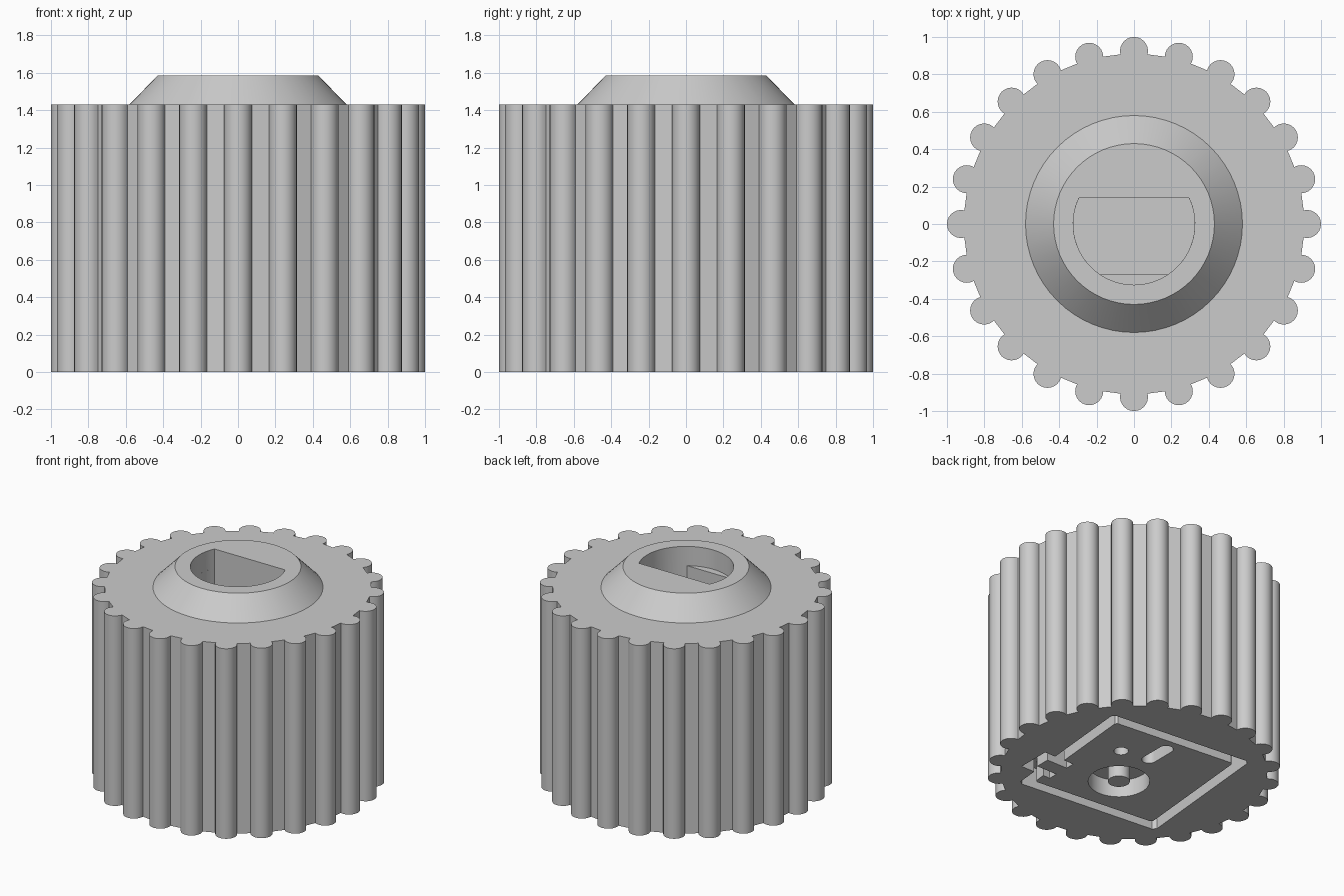
import bpy, bmesh
from math import sin, cos, pi, radians, sqrt, asin, atan2

if "Cube" in bpy.data.objects:
    bpy.data.objects.remove(bpy.data.objects["Cube"])

grey = bpy.data.materials.new("plain grey")
grey.use_nodes = True
GREY = (0.6, 0.6, 0.6, 1)
grey.diffuse_color = GREY
grey.node_tree.nodes["Principled BSDF"].inputs["Base Color"].default_value = GREY


def loft(name, rings):
    """Closed solid through rings, each a (outline, height) pair."""
    bm = bmesh.new()
    loops = [[bm.verts.new((x, y, z)) for x, y in pts] for pts, z in rings]
    n = len(loops[0])
    for low, high in zip(loops, loops[1:]):
        for i in range(n):
            j = (i + 1) % n
            bm.faces.new((low[i], low[j], high[j], high[i]))
    bm.faces.new(loops[0][::-1])
    bm.faces.new(loops[-1])
    me = bpy.data.meshes.new(name)
    bm.to_mesh(me)
    bm.free()
    me.materials.append(grey)
    ob = bpy.data.objects.new(name, me)
    bpy.context.collection.objects.link(ob)
    return ob


def prism(name, pts, z0, z1):
    return loft(name, [(pts, z0), (pts, z1)])


def arc(r, start, end, n, cx=0, cy=0):
    return [(cx + r * cos(start + (end - start) * i / n),
             cy + r * sin(start + (end - start) * i / n)) for i in range(n + 1)]


def circle(r, cx=0, cy=0, n=64):
    return arc(r, 0, 2 * pi, n, cx, cy)[:-1]


def box(x0, x1, y0, y1):
    return [(x0, y0), (x1, y0), (x1, y1), (x0, y1)]


def tilted_square(half, cut, angle):
    """Square outline with trimmed corners."""
    pts = []
    for k in range(4):
        a = angle + k * pi / 2
        for u, v in ((half, half - cut), (half - cut, half)):
            pts.append((u * cos(a) - v * sin(a), u * sin(a) + v * cos(a)))
    return pts


def combine(ob, other, operation="DIFFERENCE"):
    mod = ob.modifiers.new("combine", "BOOLEAN")
    mod.operation, mod.solver, mod.object = operation, "EXACT", other
    bpy.context.view_layer.objects.active = ob
    bpy.ops.object.modifier_apply(modifier=mod.name)
    bpy.data.objects.remove(other)


# Fluted body: round ribs around a cylinder
RIBS, RIB_RING, RIB_R, TOP = 24, 0.925, 0.075, 1.43
outline = []
for k in range(RIBS):
    a = 2 * pi * k / RIBS
    outline += arc(RIB_R, a - radians(104), a + radians(104), 14,
                   RIB_RING * cos(a), RIB_RING * sin(a))
body = prism("fluted_body", outline, 0, TOP)

# Tapered collar on top
collar = loft("collar", [(circle(0.58), TOP - 0.1), (circle(0.58), TOP),
                         (circle(0.43), 1.585)])
combine(body, collar, "UNION")

# Shaft socket: one flat at the mouth, two flats further down
R, FLAT, LOW_FLAT = 0.325, 0.14, -0.27
up, down = asin(FLAT / R), asin(LOW_FLAT / R)
combine(body, prism("socket_mouth", arc(R, -pi - up, up, 48), TOP + 0.01, 1.7))
deep = arc(R, down, up, 14) + arc(R, pi - up, pi - down, 14)
combine(body, prism("socket_deep", deep, 0.95, TOP + 0.02))

# Square recess in the underside, with a side notch
TILT, DEPTH = radians(-5.3), 0.16
combine(body, prism("recess", tilted_square(0.565, 0.025, TILT), -0.1, DEPTH))
combine(body, prism("side_notch", box(0.4, 0.64, -0.43, -0.18), -0.1, DEPTH - 0.02))

# Plate filling the recess and leaving a groove around it
plate = prism("base_plate", tilted_square(0.485, 0.015, TILT), 0, DEPTH + 0.02)
slot = arc(0.05, 0, pi, 12, 0.034, 0.38) + arc(0.05, pi, 2 * pi, 12, 0.034, 0.2)
for pts in (circle(0.21, 0, -0.16), circle(0.05, 0.254, 0.166, 32), slot,
            box(0.39, 0.7, -0.43, -0.18)):
    combine(plate, prism("cutter", pts, -0.1, DEPTH - 0.03))

# Pin in the large hole and tab across the notch
pin = prism("center_pin", circle(0.075, 0, -0.16, 32), 0, DEPTH)
tab = prism("side_tab", box(0.38, 0.56, -0.36, -0.25), 0, DEPTH)

for ob in (body, plate, pin, tab):
    bpy.ops.object.select_all(action="DESELECT")
    ob.select_set(True)
    bpy.context.view_layer.objects.active = ob
    bpy.ops.object.shade_smooth_by_angle(angle=radians(30))
